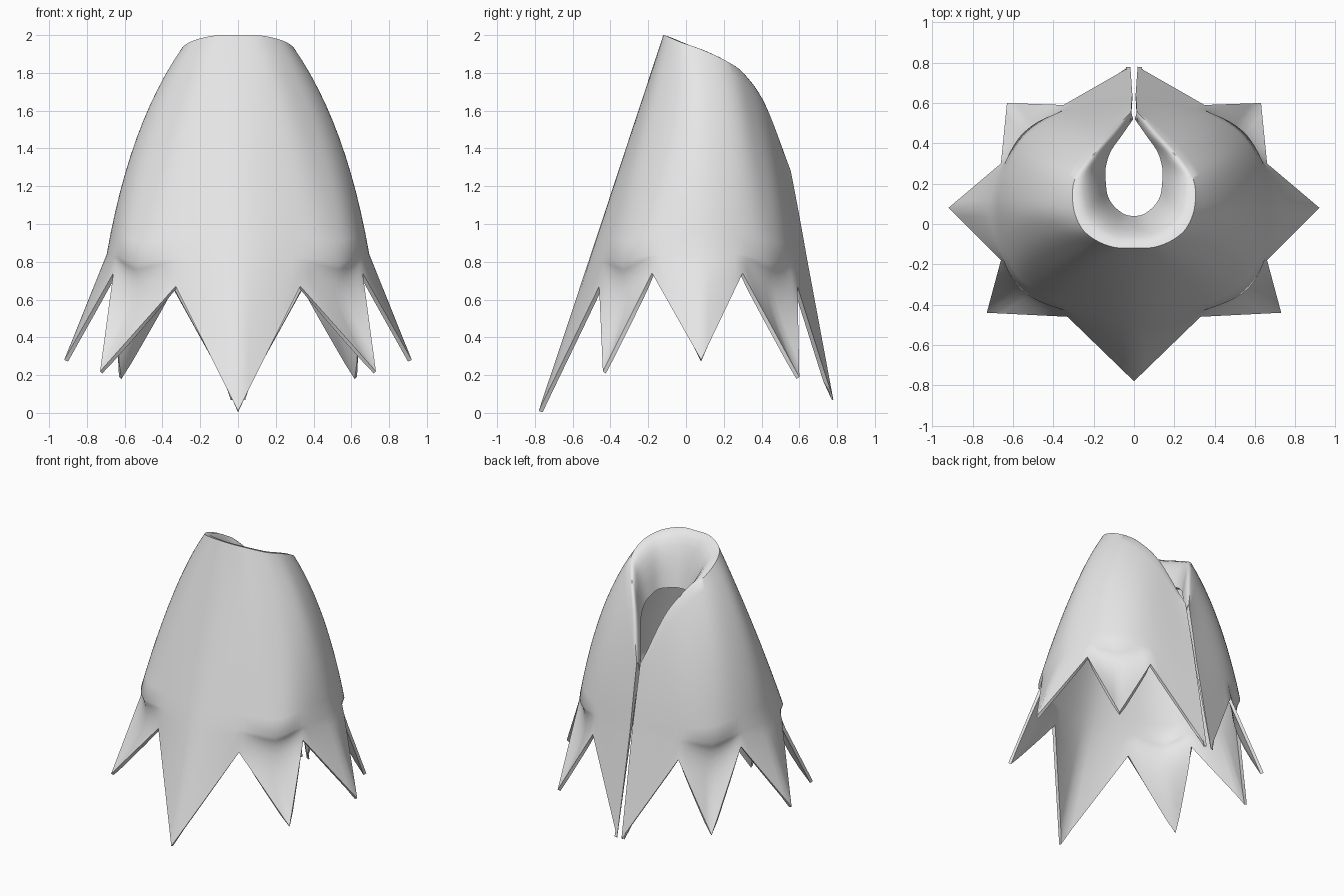
import bpy
import bmesh
from mathutils import Vector

cube = bpy.data.objects.get("Cube")
if cube:
    bpy.data.objects.remove(cube, do_unlink=True)

STEPS = 6          # samples between neighbouring guide points
LIP_ROWS = 6
BODY_ROWS = 12
HEM_ROWS = 8

# Guide lines of the left half, running from the front centre to the back slit
inner_lip = [(0, .04, 1.63), (.05, .05, 1.63), (.1, .09, 1.63), (.13, .14, 1.63), (.14, .21, 1.61),
             (.14, .28, 1.58), (.115, .36, 1.51), (.06, .44, 1.39), (.004, .52, 1.2)]
neck_ridge = [(0, -.12, 2), (.1, -.115, 2), (.19, -.08, 1.985), (.26, -.02, 1.96), (.3, .08, 1.925),
              (.3, .2, 1.87), (.25, .3, 1.8), (.15, .42, 1.63), (.014, .555, 1.28)]
shoulder = [(0, -.315, 1.41), (.32, -.25, 1.42), (.48, -.11, 1.46), (.555, .01, 1.5), (.575, .1, 1.53),
            (.53, .28, 1.5), (.45, .38, 1.45), (.33, .5, 1.25), (.012, .6, 1.05)]
waist = [(0, -.51, .82), (.34, -.43, .82), (.55, -.335, .8), (.65, -.17, .84), (.695, .08, .84),
         (.645, .29, .84), (.54, .46, .8), (.35, .56, .82), (.008, .64, .82)]
# Zigzag hem: tips and notches alternate
hem = [(0, -.78, .01), (.33, -.46, .67), (.73, -.44, .22), (.66, -.18, .74), (.92, .08, .28),
       (.66, .3, .74), (.63, .6, .19), (.35, .59, .67), (.018, .78, .07)]
# Straight tips, except the diagonal ones, which tuck in before they flare
bend = [(Vector(a) + Vector(b)) / 2 for a, b in zip(waist, hem)]
bend[2] = (.47, -.28, .65)
bend[6] = (.46, .39, .65)


def smooth_line(points):
    """Sample a smooth curve through the points, symmetric at the front."""
    pts = [Vector(p) for p in points]
    first = pts[1].copy()
    first.x = -first.x
    pts = [first] + pts + [pts[-1] * 2 - pts[-2]]
    out = []
    for a, b, c, d in zip(pts, pts[1:], pts[2:], pts[3:]):
        for k in range(STEPS):
            t = k / STEPS
            out.append(b + (c - a) * (t / 2) + (a * 2 - b * 5 + c * 4 - d) * (t * t / 2)
                       + (b * 3 - a - c * 3 + d) * (t ** 3 / 2))
    return out + [pts[-2]]


def straight_line(points):
    """Sample straight runs between the points."""
    pts = [Vector(p) for p in points]
    out = [a.lerp(b, k / STEPS) for a, b in zip(pts, pts[1:]) for k in range(STEPS)]
    return out + [pts[-1]]


def arc(a, b, c, t):
    return a.lerp(b, t).lerp(b.lerp(c, t), t)


def column(lip, ridge, mid, low, tuck, end):
    """One strip of points from the rolled collar down to the hem."""
    roll = lip.lerp(ridge, .45)
    roll.z = ridge.z
    pts = [arc(lip, roll, ridge, k / LIP_ROWS) for k in range(LIP_ROWS)]
    pts += [arc(ridge, mid, low, k / BODY_ROWS) for k in range(BODY_ROWS)]
    pts += [arc(low, tuck, end, k / HEM_ROWS) for k in range(HEM_ROWS + 1)]
    return pts


# Half of the cloth as a grid of quads
bm = bmesh.new()
lines = zip(smooth_line(inner_lip), smooth_line(neck_ridge), smooth_line(shoulder),
            smooth_line(waist), straight_line(bend), straight_line(hem))
grid = [[bm.verts.new(p) for p in column(*guides)] for guides in lines]

# Flange folded inwards along the back slit, tapering to the hem
edge = grid[-1][LIP_ROWS:]
flange = [bm.verts.new(v.co - Vector((0, .05 * (1 - i / len(edge)), 0))) for i, v in enumerate(edge)]

for left, right in list(zip(grid, grid[1:])) + [(edge, flange)]:
    for i in range(len(left) - 1):
        bm.faces.new((left[i], left[i + 1], right[i + 1], right[i]))
mesh = bpy.data.meshes.new("pointed_cape")
bm.to_mesh(mesh)
bm.free()

cape = bpy.data.objects.new("pointed_cape", mesh)
bpy.context.collection.objects.link(cape)

# Cloth colour
cloth = bpy.data.materials.new("light_grey_cloth")
cloth.use_nodes = True
colour = (.8, .8, .8, 1)
cloth.diffuse_color = colour
for node in cloth.node_tree.nodes:
    if node.type == 'BSDF_PRINCIPLED':
        node.inputs["Base Color"].default_value = colour
mesh.materials.append(cloth)

# Mirror across the middle; the back slit stays open
mirror = cape.modifiers.new("mirror", 'MIRROR')
mirror.use_axis[0] = True
mirror.merge_threshold = .001

# Cloth thickness, grown inwards
thickness = cape.modifiers.new("thickness", 'SOLIDIFY')
thickness.thickness = .022
thickness.offset = -1

bpy.ops.object.select_all(action='DESELECT')
cape.select_set(True)
bpy.context.view_layer.objects.active = cape
for name in ("mirror", "thickness"):
    bpy.ops.object.modifier_apply(modifier=name)
bpy.ops.object.shade_smooth_by_angle(angle=.8)
